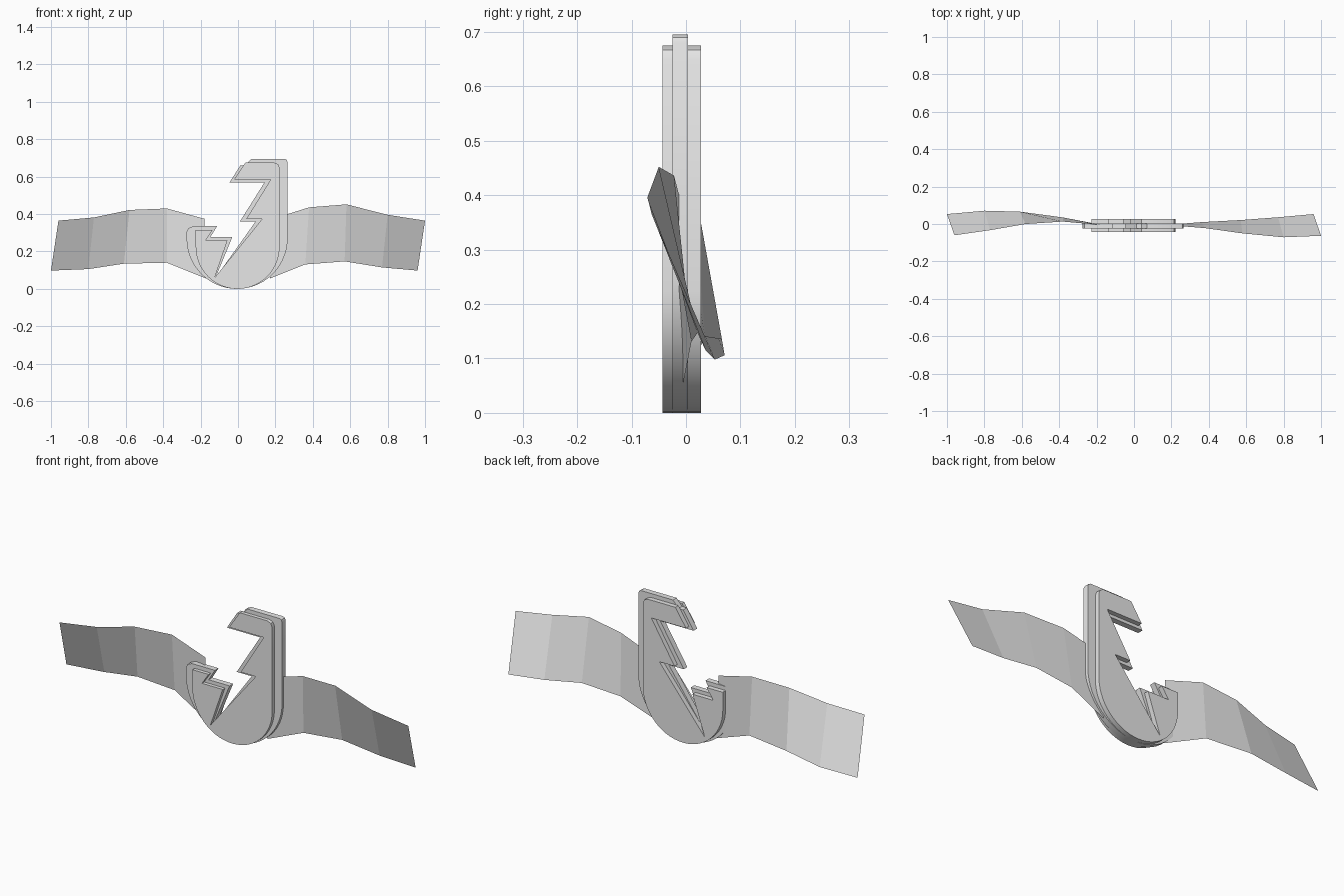
import bpy
import bmesh
import math

default_cube = bpy.data.objects.get("Cube")
if default_cube:
    bpy.data.objects.remove(default_cube, do_unlink=True)

# Single plain grey material
grey = bpy.data.materials.new("light_grey")
grey.use_nodes = True
colour = (0.8, 0.8, 0.8, 1)
grey.diffuse_color = colour
grey.node_tree.nodes["Principled BSDF"].inputs["Base Color"].default_value = colour


def make_object(name, bm):
    mesh = bpy.data.meshes.new(name)
    bm.to_mesh(mesh)
    bm.free()
    mesh.materials.append(grey)
    obj = bpy.data.objects.new(name, mesh)
    bpy.context.collection.objects.link(obj)
    bpy.ops.object.select_all(action="DESELECT")
    obj.select_set(True)
    bpy.context.view_layer.objects.active = obj
    return obj


def round_base(centre_x, radius, steps=28):
    """Half circle resting on the ground, from the right side to the left."""
    angles = [-math.pi * i / steps for i in range(steps + 1)]
    return [(centre_x + radius * math.cos(a), radius + radius * math.sin(a))
            for a in angles]


def hook_plate(name, outline, front, back):
    """Extrude an (x, z) outline between two depths."""
    bm = bmesh.new()
    face = bm.faces.new([bm.verts.new((x, front, z)) for x, z in outline])
    result = bmesh.ops.extrude_face_region(bm, geom=[face], use_keep_orig=True)
    moved = [v for v in result["geom"] if isinstance(v, bmesh.types.BMVert)]
    bmesh.ops.translate(bm, verts=moved, vec=(0, back - front, 0))
    bmesh.ops.recalc_face_normals(bm, faces=bm.faces)
    make_object(name, bm)
    bpy.ops.object.shade_smooth_by_angle(angle=math.radians(30))


def strap(name, top_edge, bottom_edge):
    """Thin twisted band between two edges."""
    bm = bmesh.new()
    top = [bm.verts.new(p) for p in top_edge]
    bottom = [bm.verts.new(p) for p in bottom_edge]
    for i in range(len(top) - 1):
        bm.faces.new((bottom[i], bottom[i + 1], top[i + 1], top[i]))
    make_object(name, bm)


# Wide middle layer of the jagged hook
core_outline = (
    [(0.04, 0.66), (0.07, 0.695), (0.25, 0.695), (0.26, 0.69), (0.264, 0.68)]
    + round_base(-0.005, 0.27)
    + [(-0.275, 0.305), (-0.265, 0.325), (-0.24, 0.335),
       (-0.112, 0.335), (-0.147, 0.278), (-0.03, 0.278), (-0.12, 0.06),
       (0.094, 0.36), (0.01, 0.36), (0.142, 0.57), (-0.045, 0.57), (0.013, 0.66)])
hook_plate("hook_core", core_outline, -0.025, 0.004)

# Narrower outer layers, one on each face
cover_outline = (
    [(0.04, 0.675), (0.195, 0.675), (0.214, 0.667), (0.222, 0.648)]
    + round_base(-0.002, 0.224)
    + [(-0.226, 0.315), (-0.135, 0.315), (-0.172, 0.26), (-0.056, 0.26),
       (-0.125, 0.06), (0.13, 0.375), (0.045, 0.375), (0.175, 0.585), (-0.02, 0.585)])
hook_plate("hook_front_cover", cover_outline, -0.043, -0.025)
hook_plate("hook_back_cover", cover_outline, 0.004, 0.028)

# Twisted straps, listed from right to left along each edge
strap("right_strap",
      [(-0.96, -0.06, 0.365), (-0.77, -0.033, 0.382), (-0.58, 0, 0.422),
       (-0.38, 0.013, 0.43), (-0.18, -0.005, 0.375)],
      [(-1, 0.053, 0.098), (-0.8, 0.071, 0.106), (-0.61, 0.066, 0.135),
       (-0.38, 0.035, 0.14), (-0.17, -0.005, 0.055)])
strap("left_strap",
      [(0.17, -0.005, 0.37), (0.38, -0.022, 0.436), (0.58, -0.05, 0.452),
       (0.8, -0.071, 0.396), (1, -0.063, 0.365)],
      [(0.17, -0.005, 0.055), (0.36, 0.01, 0.131), (0.57, 0.021, 0.147),
       (0.77, 0.036, 0.115), (0.96, 0.053, 0.098)])
